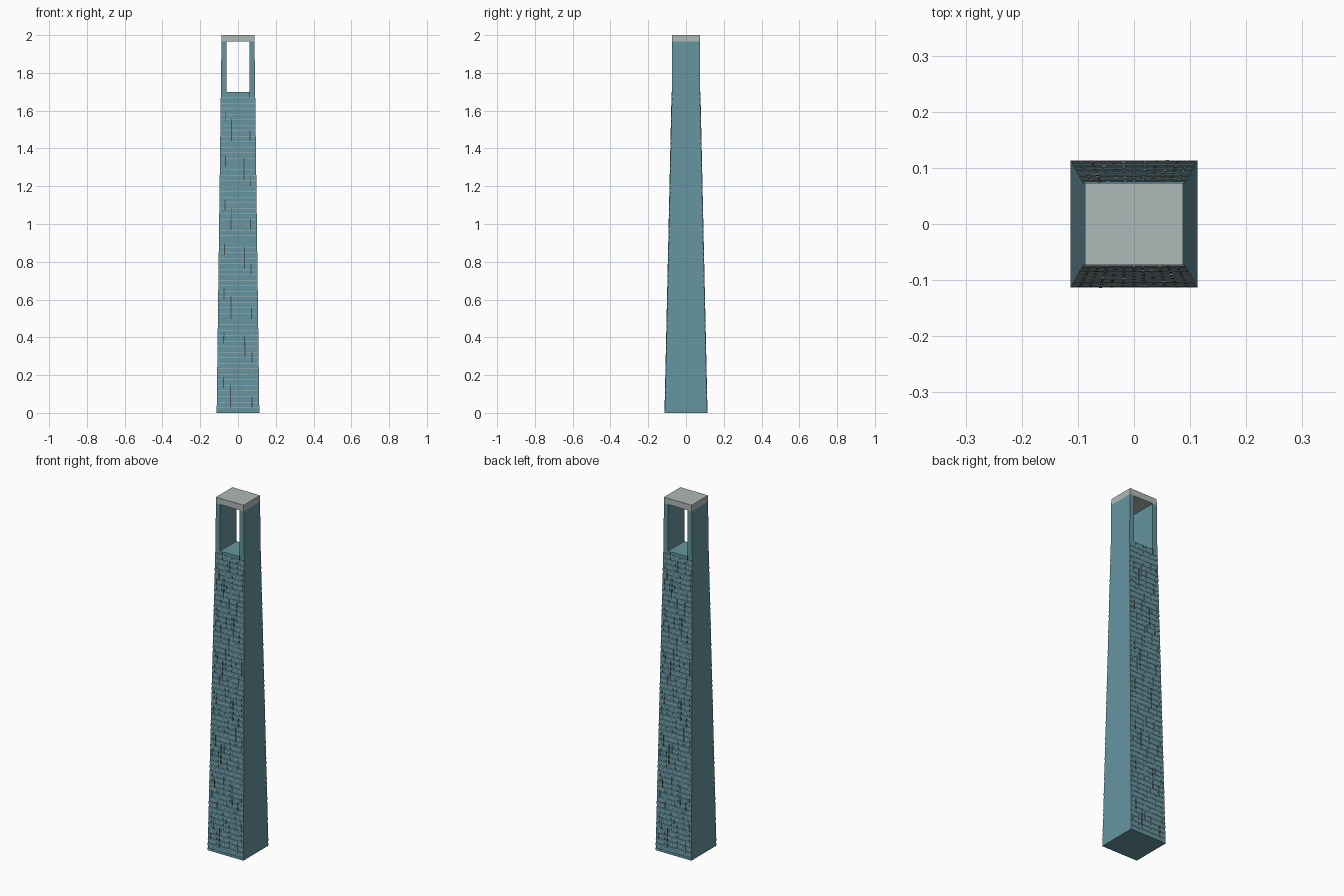
import bpy, bmesh

if "Cube" in bpy.data.objects:
    bpy.data.objects.remove(bpy.data.objects["Cube"])

SHAFT_TOP, CAP_Z, TOP = 1.70, 1.965, 2.0
FLOORS = 58
STEP = SHAFT_TOP / FLOORS
LIP = 0.0025  # how far facade relief stands off the core


def material(name, rgb):
    m = bpy.data.materials.new(name)
    m.diffuse_color = (*rgb, 1)
    m.use_nodes = True
    m.node_tree.nodes["Principled BSDF"].inputs["Base Color"].default_value = m.diffuse_color
    return m


glass = material("blue_glass", (0.13, 0.30, 0.35))
pale = material("pale_metal", (0.42, 0.49, 0.48))
dark = material("dark_metal", (0.06, 0.08, 0.08))


def half_x(z):
    return 0.113 + (0.087 - 0.113) * z / TOP


def half_y(z):
    return 0.111 + (0.0735 - 0.111) * min(z / SHAFT_TOP, 1)


def hexa(bm, low, high, z0, z1):
    """Six-sided block from two rectangles (x0, x1, y0, y1)."""
    rings = []
    for (x0, x1, y0, y1), z in ((low, z0), (high, z1)):
        rings.append([bm.verts.new((x, y, z)) for x, y in
                      ((x0, y0), (x1, y0), (x1, y1), (x0, y1))])
    a, b = rings
    bm.faces.new(a[::-1])
    bm.faces.new(b)
    for i in range(4):
        j = (i + 1) % 4
        bm.faces.new((a[i], a[j], b[j], b[i]))


def finish(bm, name, mat):
    bmesh.ops.recalc_face_normals(bm, faces=bm.faces)
    me = bpy.data.meshes.new(name)
    bm.to_mesh(me)
    bm.free()
    me.materials.append(mat)
    ob = bpy.data.objects.new(name, me)
    bpy.context.collection.objects.link(ob)
    return ob


def rect(z):
    return (-half_x(z), half_x(z), -half_y(z), half_y(z))


# Tapered shaft
bm = bmesh.new()
hexa(bm, rect(0), rect(SHAFT_TOP), 0, SHAFT_TOP)
finish(bm, "tower_shaft", glass)

# Side walls flanking the opening
for side, name in ((-1, "left_opening_wall"), (1, "right_opening_wall")):
    bm = bmesh.new()
    ends = []
    for z in (SHAFT_TOP, CAP_Z):
        x0, x1 = sorted((side * 0.061, side * half_x(z)))
        ends.append((x0, x1, -half_y(z), half_y(z)))
    hexa(bm, *ends, SHAFT_TOP, CAP_Z)
    finish(bm, name, glass)

# Roof slab bridging the opening
bm = bmesh.new()
hexa(bm, rect(CAP_Z), rect(TOP), CAP_Z, TOP)
finish(bm, "roof_slab", pale)


def facade_strip(bm, f0, f1, z0, z1, lip):
    """Relief block on the front, with its rotated twin on the back."""
    for s in (-1, 1):
        ends = []
        for z in (z0, z1):
            xs = sorted((-s * f0 * half_x(z), -s * f1 * half_x(z)))
            ys = sorted((s * (half_y(z) - 0.001), s * (half_y(z) + lip)))
            ends.append((*xs, *ys))
        hexa(bm, *ends, z0, z1)


# Spandrel panels and thin pale ledges, one per floor
panels, ledges = bmesh.new(), bmesh.new()
for i in range(FLOORS):
    z = i * STEP
    facade_strip(panels, -1, 1, z, z + STEP * 0.45, LIP * 0.8)
    if i:
        facade_strip(ledges, -1, 1, z - 0.0025, z, LIP)
finish(panels, "spandrel_panels", glass)
finish(ledges, "floor_ledges", pale)

# Staggered vertical fins: (position, first floor, floors tall, repeat)
dark_rows = [(-0.70, 4.5, 2, 8), (-0.36, 1, 4, 16), (0.33, 10, 4, 16), (0.67, 1, 2, 8)]
blue_rows = [(-0.86, 2, 5, 8), (-0.53, 0, 4, 8), (-0.18, 3, 5, 8),
             (0.0, 6, 4, 8), (0.17, 1, 5, 8), (0.50, 5, 4, 8), (0.85, 3, 4, 8)]
for name, rows, mat in (("dark_fins", dark_rows, dark), ("glass_fins", blue_rows, glass)):
    bm = bmesh.new()
    for f, first, tall, repeat in rows:
        start = first
        while start < FLOORS:
            end = min(start + tall, FLOORS)
            facade_strip(bm, f - 0.025, f + 0.025, start * STEP, end * STEP, LIP * 1.2)
            start += repeat
    finish(bm, name, mat)
